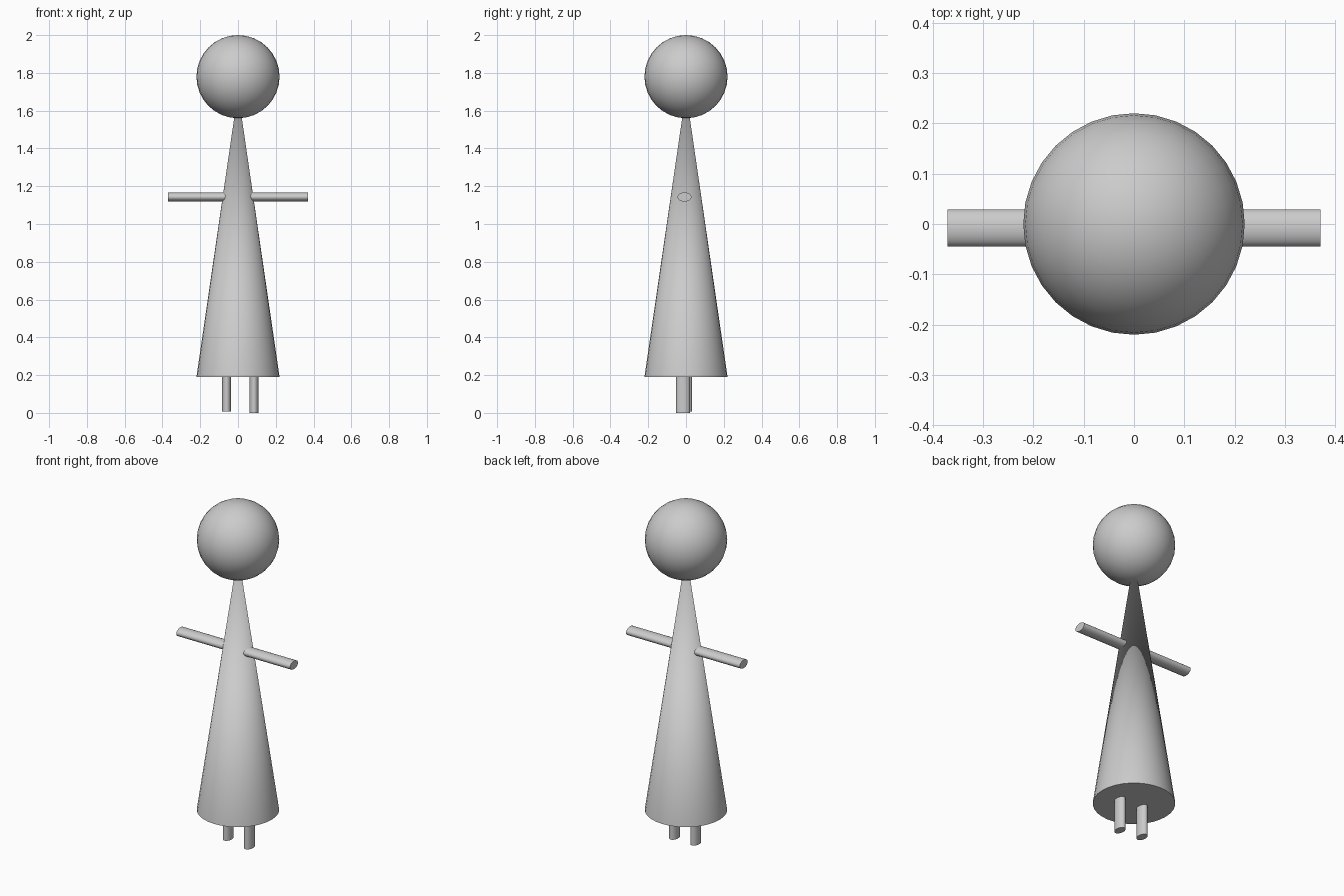
import bpy
from math import pi, radians

if "Cube" in bpy.data.objects:
    bpy.data.objects.remove(bpy.data.objects["Cube"])


def finish(name, scale=(1, 1, 1)):
    """Name the active part, apply its size and shade it smooth."""
    ob = bpy.context.object
    ob.name = name
    ob.scale = scale
    bpy.ops.object.transform_apply(location=False, rotation=True, scale=True)
    bpy.ops.object.shade_smooth_by_angle(angle=radians(40))
    return ob


def oval_rod(name, loc, radii, length, rot=(0, 0, 0)):
    """Cylinder with an oval cross-section."""
    bpy.ops.mesh.primitive_cylinder_add(vertices=32, radius=1, depth=1,
                                        location=loc, rotation=rot)
    return finish(name, (radii[0], radii[1], length))


# Head
bpy.ops.mesh.primitive_uv_sphere_add(segments=32, ring_count=16, radius=0.22,
                                     location=(0, 0, 1.78))
finish("head")

# Dress: tall cone whose tip is hidden in the head
BASE, TIP = 0.19, 1.70
bpy.ops.mesh.primitive_cone_add(vertices=32, radius1=0.22, radius2=0, depth=TIP - BASE,
                                location=(0, 0, (BASE + TIP) / 2))
finish("dress")

# Arms: one oval rod passing through the dress
oval_rod("arms", (0, -0.008, 1.143), (0.024, 0.037), 0.74, (0, pi / 2, 0))

# Legs: slightly uneven oval rods reaching up into the dress
LEG_TOP = 0.30
for name, x, y, foot in (("left_leg", -0.06, -0.005, 0.008),
                         ("right_leg", 0.085, -0.015, 0.0)):
    oval_rod(name, (x, y, (foot + LEG_TOP) / 2), (0.024, 0.037), LEG_TOP - foot)
